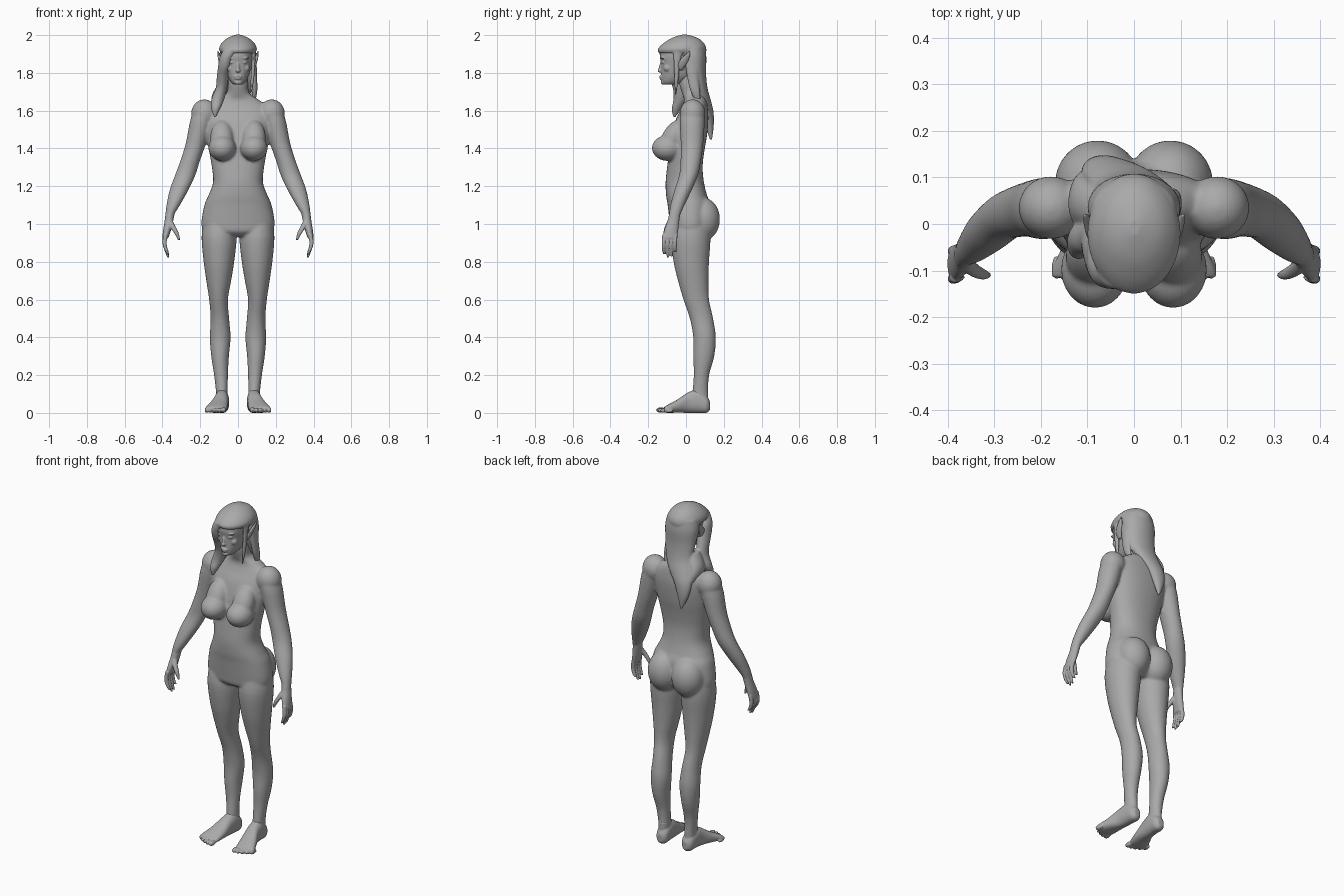
import bpy, bmesh, math
from mathutils import Matrix, Vector

grey = bpy.data.materials.new("plain grey")
grey.diffuse_color = (0.4, 0.4, 0.4, 1)


def spline(rings, steps=4):
    """Catmull-Rom interpolation of ring tuples."""
    out = []
    for i in range(len(rings) - 1):
        p = [Vector(rings[max(0, min(len(rings) - 1, i + k))]) for k in (-1, 0, 1, 2)]
        for s in range(steps):
            t = s / steps
            out.append(0.5 * (2 * p[1] + (p[2] - p[0]) * t
                              + (2 * p[0] - 5 * p[1] + 4 * p[2] - p[3]) * t * t
                              + (3 * p[1] - p[0] - 3 * p[2] + p[3]) * t ** 3))
    return out + [Vector(rings[-1])]


def loft(bm, rings, side=1, axis='z', n=2.0, seg=28):
    """Closed tube through rings (x, y, z, r1, r2); rings lie flat, or upright for axis y."""
    loops = []
    for x, y, z, a, b in spline(rings):
        a, b = max(a, 0.002), max(b, 0.002)
        loop = []
        for k in range(seg):
            t = 2 * math.pi * k / seg
            c, s = math.cos(t), math.sin(t)
            u = a * math.copysign(abs(c) ** (2 / n), c)
            v = b * math.copysign(abs(s) ** (2 / n), s)
            q = (x + u, y + v, z) if axis == 'z' else (x + u, y, z + v)
            loop.append(bm.verts.new((q[0] * side, q[1], q[2])))
        loops.append(loop)
    for l0, l1 in zip(loops, loops[1:]):
        for k in range(seg):
            j = (k + 1) % seg
            bm.faces.new((l0[k], l0[j], l1[j], l1[k]))
    bm.faces.new(loops[0][::-1])
    bm.faces.new(loops[-1])


def ball(bm, loc, rad, side=1, tilt=0):
    """Ellipsoid, tilted about x in degrees."""
    m = (Matrix.Translation((loc[0] * side, loc[1], loc[2]))
         @ Matrix.Rotation(math.radians(tilt), 4, 'X') @ Matrix.Diagonal((*rad, 1)))
    bmesh.ops.create_uvsphere(bm, u_segments=24, v_segments=16, radius=1, matrix=m)


def finish(bm, name, voxel, smooth):
    """Fuse the overlapping volumes into one smooth skin."""
    bmesh.ops.recalc_face_normals(bm, faces=bm.faces[:])
    me = bpy.data.meshes.new(name)
    bm.to_mesh(me)
    bm.free()
    me.materials.append(grey)
    ob = bpy.data.objects.new(name, me)
    bpy.context.collection.objects.link(ob)
    for p in me.polygons:
        p.use_smooth = True
    r = ob.modifiers.new("fuse", 'REMESH')
    r.mode = 'VOXEL'
    r.voxel_size = voxel
    r.use_smooth_shade = True
    s = ob.modifiers.new("soften", 'SMOOTH')
    s.factor = 0.5
    s.iterations = smooth


def span(z, hw, y0, y1):
    """Centred ring from half width and front/back depth."""
    return (0, (y0 + y1) / 2, z, hw, (y1 - y0) / 2)


# torso and neck
body = bmesh.new()
loft(body, [span(*r) for r in (
    (0.935, 0.06, -0.05, 0.09), (0.96, 0.17, -0.078, 0.12), (1.0, 0.194, -0.085, 0.13),
    (1.1, 0.178, -0.097, 0.13), (1.15, 0.157, -0.105, 0.112), (1.22, 0.132, -0.108, 0.095),
    (1.3, 0.138, -0.10, 0.088), (1.38, 0.152, -0.09, 0.096), (1.46, 0.165, -0.08, 0.11),
    (1.55, 0.175, -0.055, 0.118), (1.61, 0.165, -0.025, 0.115), (1.655, 0.115, -0.01, 0.108),
    (1.69, 0.062, -0.02, 0.09), (1.74, 0.053, -0.035, 0.075), (1.80, 0.05, -0.04, 0.07))], n=2.25, seg=48)

for s in (1, -1):
    # bust and seat
    ball(body, (0.084, -0.098, 1.402), (0.073, 0.083, 0.068), s)
    ball(body, (0.085, -0.07, 1.455), (0.062, 0.058, 0.105), s, -28)
    ball(body, (0.078, 0.088, 1.025), (0.092, 0.092, 0.115), s)
    # legs
    loft(body, [
        (0.10, 0.03, 1.04, 0.08, 0.09), (0.1, 0.025, 0.93, 0.093, 0.105),
        (0.101, 0.028, 0.8, 0.081, 0.094), (0.102, 0.038, 0.7, 0.066, 0.081),
        (0.103, 0.054, 0.6, 0.05, 0.068), (0.096, 0.082, 0.5, 0.049, 0.062),
        (0.094, 0.098, 0.4, 0.055, 0.060), (0.095, 0.094, 0.3, 0.047, 0.056),
        (0.09, 0.082, 0.2, 0.037, 0.041), (0.085, 0.075, 0.1, 0.031, 0.042),
        (0.085, 0.078, 0.04, 0.032, 0.042)], s)
    # shoulders and arms
    ball(body, (0.178, 0.035, 1.585), (0.07, 0.068, 0.075), s)
    loft(body, [
        (0.17, 0.035, 1.63, 0.04, 0.05), (0.19, 0.033, 1.56, 0.06, 0.066),
        (0.222, 0.032, 1.43, 0.054, 0.06), (0.255, 0.025, 1.33, 0.052, 0.054),
        (0.279, 0.014, 1.26, 0.054, 0.05), (0.312, -0.015, 1.18, 0.05, 0.046),
        (0.343, -0.045, 1.10, 0.036, 0.038), (0.361, -0.06, 1.05, 0.024, 0.031),
        (0.366, -0.067, 1.02, 0.022, 0.031)], s)
finish(body, "body", 0.007, 8)

# hands
hands = bmesh.new()
for s in (1, -1):
    loft(hands, [(0.358, -0.057, 1.065, 0.024, 0.029), (0.365, -0.066, 1.02, 0.023, 0.031),
                 (0.375, -0.078, 0.97, 0.021, 0.037), (0.385, -0.086, 0.925, 0.016, 0.039)], s)
    for i, tip in enumerate((0.84, 0.823, 0.828, 0.85)):
        y = -0.115 + 0.02 * i
        loft(hands, [(0.383, y, 0.945, 0.012, 0.011), (0.389, y - 0.003, 0.90, 0.0115, 0.0105),
                     (0.381, y - 0.003, 0.865, 0.010, 0.0095), (0.369, y, tip, 0.006, 0.006)], s, seg=12)
    loft(hands, [(0.362, -0.08, 1.02, 0.016, 0.016), (0.345, -0.098, 0.985, 0.015, 0.015),
                 (0.325, -0.108, 0.95, 0.012, 0.012), (0.312, -0.11, 0.915, 0.006, 0.006)], s, seg=12)
finish(hands, "hands", 0.004, 3)

# feet and toes
feet = bmesh.new()
for s in (1, -1):
    loft(feet, [(0.083, 0.127, 0.038, 0.016, 0.022), (0.083, 0.108, 0.045, 0.034, 0.045),
                (0.085, 0.06, 0.06, 0.038, 0.06), (0.09, 0.01, 0.054, 0.04, 0.054),
                (0.103, -0.045, 0.036, 0.05, 0.035), (0.117, -0.095, 0.022, 0.057, 0.022),
                (0.121, -0.115, 0.017, 0.055, 0.015)], s, 'y', 2.3)
    loft(feet, [(0.085, 0.078, 0.13, 0.03, 0.04), (0.085, 0.075, 0.04, 0.03, 0.042)], s)
    for i in range(5):
        ball(feet, (0.076 + 0.0225 * i, -0.133 + 0.0025 * i * i, 0.015 - 0.001 * i),
             (0.0145 if i == 0 else 0.0105, 0.026, 0.0145 - 0.001 * i), s)
finish(feet, "feet", 0.0045, 3)

# head and face
head = bmesh.new()
loft(head, [span(*r) for r in (
    (1.738, 0.022, -0.118, -0.05), (1.752, 0.038, -0.128, -0.01), (1.78, 0.054, -0.131, 0.04),
    (1.81, 0.064, -0.131, 0.07), (1.85, 0.073, -0.132, 0.085), (1.89, 0.078, -0.138, 0.09),
    (1.93, 0.075, -0.128, 0.085), (1.965, 0.05, -0.08, 0.05))], n=2.3, seg=40)
ball(head, (0, -0.134, 1.833), (0.009, 0.009, 0.034), 1, -14)      # nose bridge
ball(head, (0, -0.138, 1.812), (0.013, 0.013, 0.010))              # nose tip
ball(head, (0, -0.132, 1.780), (0.021, 0.009, 0.006))              # upper lip
ball(head, (0, -0.131, 1.769), (0.018, 0.009, 0.006))              # lower lip
ball(head, (0, -0.122, 1.750), (0.02, 0.012, 0.012))               # chin
for s in (1, -1):
    ball(head, (0.031, -0.121, 1.856), (0.016, 0.010, 0.007), s)   # eyes
    ball(head, (0.033, -0.122, 1.878), (0.026, 0.012, 0.006), s)   # brows
    ball(head, (0.042, -0.098, 1.825), (0.02, 0.02, 0.02), s)      # cheeks
    # pointed ears
    loft(head, [(0.072, -0.03, 1.815, 0.012, 0.012), (0.086, -0.022, 1.84, 0.010, 0.022),
                (0.096, -0.008, 1.87, 0.009, 0.024), (0.102, 0.008, 1.895, 0.007, 0.014),
                (0.106, 0.02, 1.917, 0.003, 0.004)], s, seg=16)
finish(head, "head", 0.004, 3)

# hair: cap, tail down the back, side-swept fringe and locks
hair = bmesh.new()
loft(hair, [span(*r) for r in (
    (1.905, 0.092, -0.145, 0.106), (1.925, 0.1, -0.149, 0.108), (1.95, 0.092, -0.128, 0.1),
    (1.975, 0.07, -0.093, 0.078), (1.99, 0.046, -0.062, 0.05), (2.002, 0.012, -0.025, 0.01))], seg=40)
loft(hair, [(0, 0.025, 1.94, 0.09, 0.075), (0, 0.035, 1.88, 0.1, 0.073), (0, 0.05, 1.8, 0.092, 0.056),
            (-0.005, 0.07, 1.72, 0.082, 0.044), (-0.03, 0.095, 1.65, 0.072, 0.038),
            (-0.058, 0.112, 1.59, 0.055, 0.034), (-0.068, 0.125, 1.52, 0.034, 0.022),
            (-0.062, 0.132, 1.445, 0.006, 0.006)])
loft(hair, [(-0.03, -0.105, 1.925, 0.045, 0.035), (-0.058, -0.088, 1.88, 0.04, 0.05),
            (-0.07, -0.072, 1.83, 0.036, 0.052), (-0.08, -0.05, 1.78, 0.032, 0.045),
            (-0.088, -0.03, 1.72, 0.030, 0.040), (-0.107, -0.03, 1.66, 0.034, 0.036),
            (-0.118, -0.05, 1.61, 0.024, 0.026), (-0.122, -0.062, 1.565, 0.005, 0.006)])
loft(hair, [(-0.07, 0.03, 1.75, 0.03, 0.04), (-0.10, 0.045, 1.69, 0.035, 0.05),
            (-0.11, 0.05, 1.645, 0.03, 0.06), (-0.10, 0.09, 1.60, 0.02, 0.03)])
loft(hair, [(0.083, -0.04, 1.93, 0.012, 0.03), (0.082, -0.048, 1.86, 0.010, 0.018),
            (0.077, -0.05, 1.78, 0.010, 0.013), (0.068, -0.055, 1.68, 0.004, 0.004)], seg=14)
loft(hair, [(0.08, 0.03, 1.88, 0.018, 0.04), (0.085, 0.035, 1.78, 0.016, 0.03),
            (0.088, 0.05, 1.70, 0.014, 0.025), (0.08, 0.07, 1.63, 0.006, 0.01)], seg=16)
finish(hair, "hair", 0.0055, 3)
